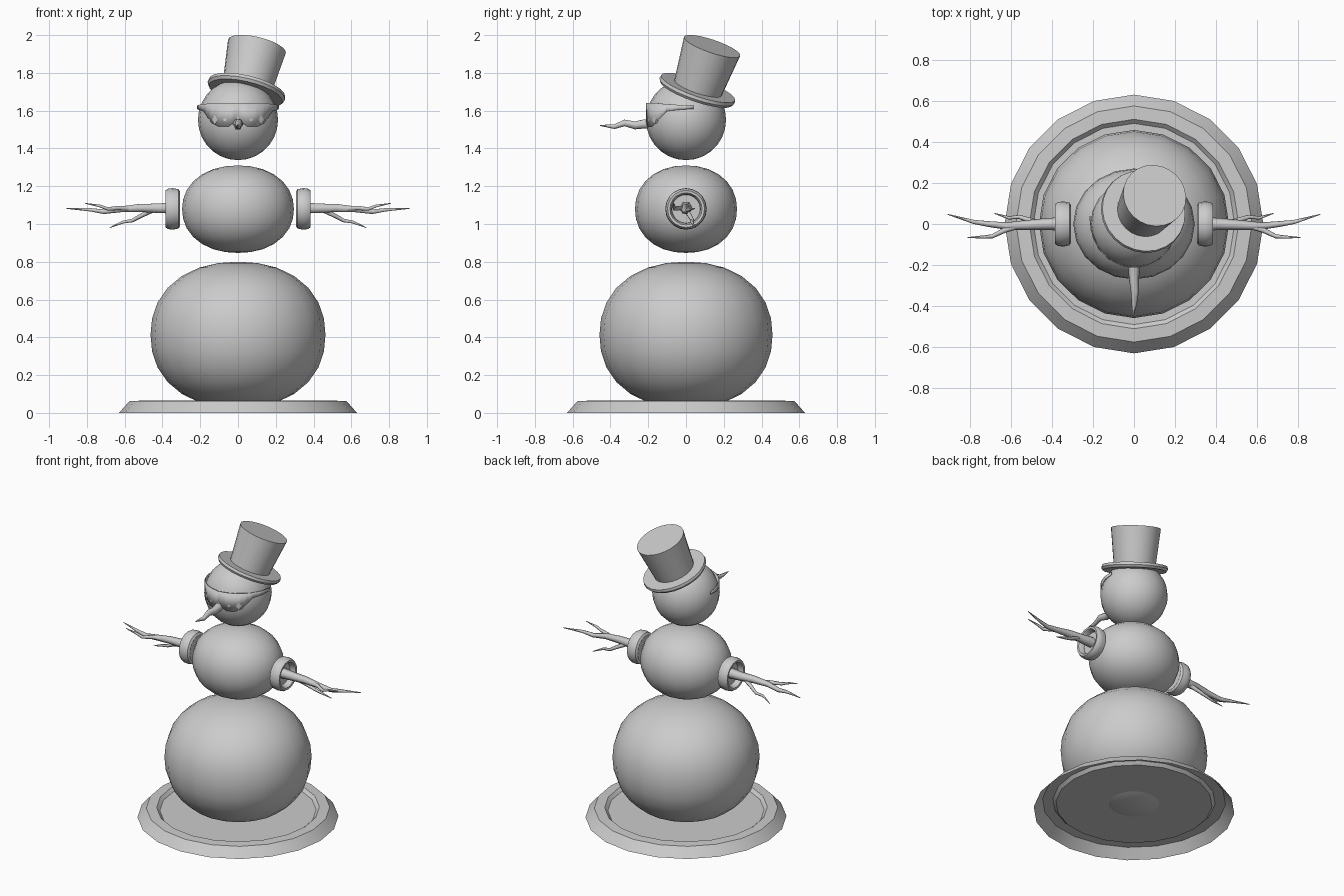
import bpy, bmesh
from math import sin, cos, pi, radians
from mathutils import Matrix, Vector

if "Cube" in bpy.data.objects:
    bpy.data.objects.remove(bpy.data.objects["Cube"])


def finish(name, bm, angle=35):
    me = bpy.data.meshes.new(name)
    bm.to_mesh(me)
    bm.free()
    ob = bpy.data.objects.new(name, me)
    bpy.context.collection.objects.link(ob)
    bpy.ops.object.select_all(action='DESELECT')
    ob.select_set(True)
    bpy.context.view_layer.objects.active = ob
    bpy.ops.object.shade_smooth_by_angle(angle=radians(angle))
    return ob


def lathe(name, profile, segs=20, matrix=Matrix(), angle=35):
    """Revolve (radius, height) points, listed bottom to top, around z."""
    bm = bmesh.new()
    rings = []
    for r, z in profile:
        if r < 1e-5:
            rings.append([bm.verts.new((0, 0, z))] * segs)
        else:
            rings.append([bm.verts.new((r * sin(2 * pi * j / segs), -r * cos(2 * pi * j / segs), z))
                          for j in range(segs)])
    for a, b in zip(rings, rings[1:]):
        for j in range(segs):
            k = (j + 1) % segs
            vs = list(dict.fromkeys((a[j], a[k], b[k], b[j])))
            if len(vs) > 2:
                bm.faces.new(vs)
    bm.transform(matrix)
    return finish(name, bm, angle)


def snowball(name, rx, ry, z0, z1, power, rings=14):
    """Slightly squared ball between heights z0 and z1."""
    mid, half = (z0 + z1) / 2, (z1 - z0) / 2
    prof = []
    for i in range(rings + 1):
        t = pi * i / rings
        s, c = max(sin(t), 0), cos(t)
        if i in (0, rings):
            s = 0
        k = (s ** power + abs(c) ** power) ** (-1 / power)
        prof.append((s * k, mid - half * c * k))
    return lathe(name, prof, 20, Matrix.Diagonal((rx, ry, 1, 1)), 60)


def tapered(name, paths, sides=1):
    """Tapered tubes through (x, y, z, radius) points."""
    cu = bpy.data.curves.new(name, 'CURVE')
    cu.dimensions = '3D'
    cu.bevel_depth = 1
    cu.bevel_resolution = sides
    cu.use_fill_caps = True
    for path in paths:
        sp = cu.splines.new('POLY')
        sp.points.add(len(path) - 1)
        for p, (x, y, z, r) in zip(sp.points, path):
            p.co = (x, y, z, 1)
            p.radius = r
    ob = bpy.data.objects.new(name, cu)
    bpy.context.collection.objects.link(ob)
    return ob


# Dish-shaped base, open underneath
lathe("base", [(0.63, 0), (0.575, 0.062), (0.51, 0.065), (0.49, 0.045), (0, 0.045)])

# Three floating snowballs
snowball("lower_body", 0.463, 0.458, 0.025, 0.80, 2.2)
snowball("torso", 0.296, 0.27, 0.847, 1.31, 2.15)
snowball("head", 0.212, 0.212, 1.338, 1.765, 2.0)

# Tilted top hat
axis = Vector((0.24, 0.34, 1)).normalized()
tilt = Vector((0, 0, 1)).rotation_difference(axis).to_matrix().to_4x4()
lathe("top_hat", [(0, -0.02), (0.2, -0.02), (0.21, -0.005), (0.207, 0.012), (0.132, 0.012),
                  (0.157, 0.25), (0, 0.25)], 24,
      Matrix.Translation((0.045, 0.06, 1.71)) @ tilt)

# Hollow cuffs beside the torso
cuff = lathe("arm_cuffs", [(0, 0.31), (0.09, 0.306), (0.104, 0.315), (0.11, 0.345), (0.107, 0.37),
                           (0.098, 0.384), (0.085, 0.382), (0.078, 0.37), (0.075, 0.345), (0, 0.345)],
             20, Matrix.Translation((0, 0, 1.08)) @ Matrix.Rotation(pi / 2, 4, 'Y'))
cuff.modifiers.new("mirror", 'MIRROR')

# Forked branch arms
arm = [
    [(0.34, 0, 1.085, 0.034), (0.42, 0, 1.083, 0.029), (0.52, -0.005, 1.085, 0.024),
     (0.62, -0.01, 1.078, 0.018), (0.71, 0, 1.065, 0.014), (0.78, 0.01, 1.075, 0.010),
     (0.907, 0.047, 1.082, 0.002)],
    [(0.56, -0.008, 1.08, 0.015), (0.63, -0.03, 1.085, 0.013), (0.69, -0.06, 1.08, 0.010),
     (0.73, -0.063, 1.095, 0.008), (0.81, -0.066, 1.11, 0.002)],
    [(0.45, 0, 1.075, 0.015), (0.52, 0.022, 1.04, 0.012), (0.56, 0.035, 1.018, 0.010),
     (0.61, 0.03, 1.01, 0.008), (0.68, 0.052, 0.98, 0.002)],
]
for side, s in (("right", 1), ("left", -1)):
    tapered(side + "_branch_arm", [[(s * x, y, z, r) for x, y, z, r in p] for p in arm])

# Crooked nose
tapered("nose", [[(0, -0.17, 1.53, 0.030), (0, -0.22, 1.53, 0.028), (0, -0.27, 1.522, 0.024),
                  (0.004, -0.325, 1.535, 0.020), (0.002, -0.38, 1.515, 0.014),
                  (-0.005, -0.455, 1.522, 0.003)]])

# Wraparound glasses: (angle from front, lower edge, upper edge)
half = [(0, 1.57, 1.637), (5, 1.54, 1.64), (14, 1.515, 1.64), (28, 1.515, 1.64), (40, 1.535, 1.64),
        (48, 1.565, 1.637), (57, 1.598, 1.635), (75, 1.605, 1.63), (92, 1.61, 1.626)]
bm = bmesh.new()
cols = []
for a, lo, hi in [(-a, lo, hi) for a, lo, hi in half[:0:-1]] + half:
    x, y = 0.218 * sin(radians(a)), 0.03 - 0.243 * cos(radians(a))
    cols.append([bm.verts.new((x, y, z)) for z in (lo, hi)])
for p, q in zip(cols, cols[1:]):
    bm.faces.new((p[0], q[0], q[1], p[1]))
glasses = finish("glasses", bm)
sol = glasses.modifiers.new("thickness", 'SOLIDIFY')
sol.thickness = 0.005
